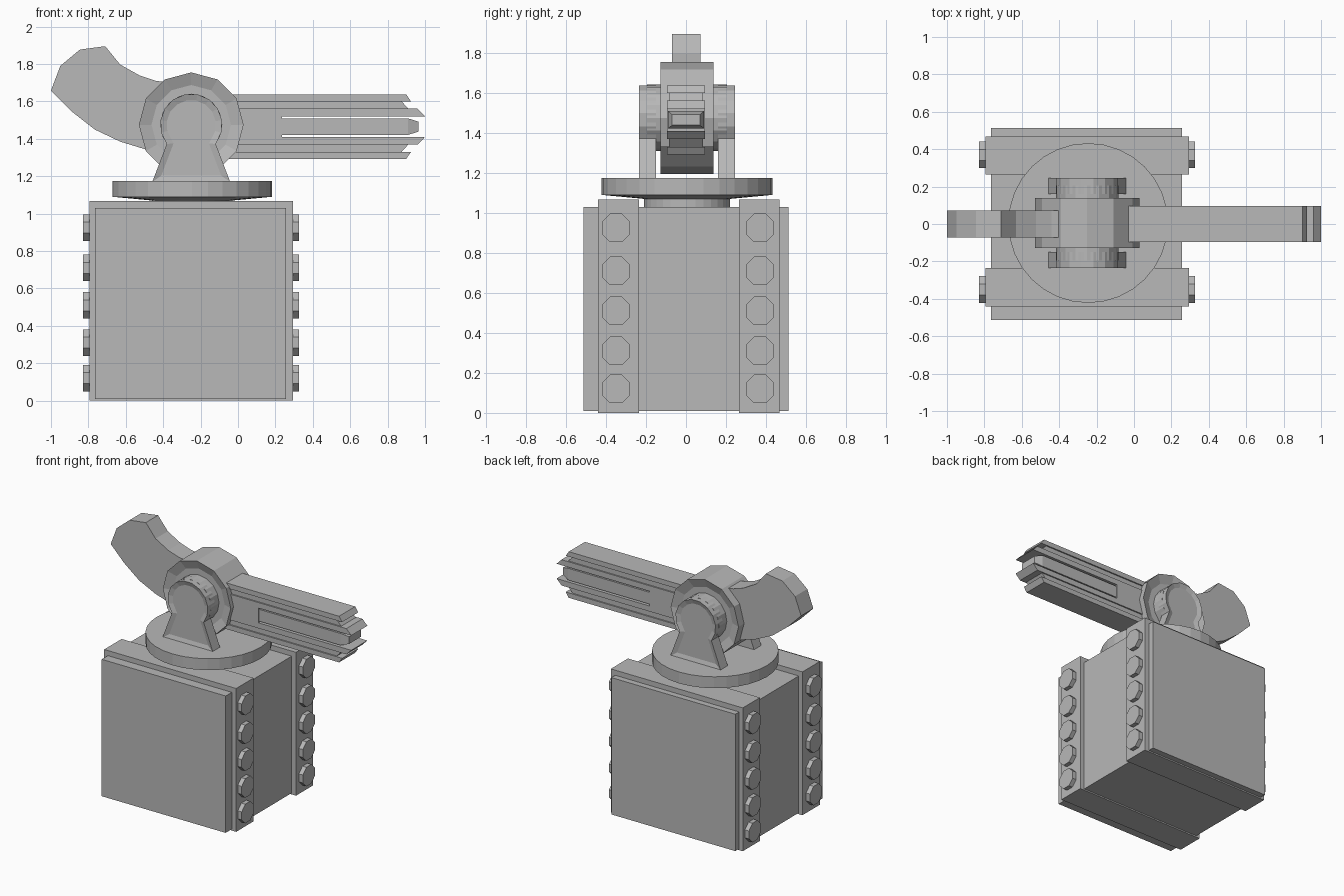
import bpy, bmesh
from math import pi, sin, cos, radians
from mathutils import Matrix

if "Cube" in bpy.data.objects:
    bpy.data.objects.remove(bpy.data.objects["Cube"])

metal = bpy.data.materials.new("grey_metal")
metal.diffuse_color = (0.48, 0.48, 0.48, 1)
metal.use_nodes = True
metal.node_tree.nodes["Principled BSDF"].inputs["Base Color"].default_value = metal.diffuse_color

CX, CY, CZ = -0.25, 0.005, 1.475      # pivot of the swivelling head


def finish(name, bm):
    bmesh.ops.recalc_face_normals(bm, faces=bm.faces)
    me = bpy.data.meshes.new(name)
    bm.to_mesh(me)
    bm.free()
    me.materials.append(metal)
    ob = bpy.data.objects.new(name, me)
    bpy.context.collection.objects.link(ob)
    return ob


def box(name, x0, x1, y0, y1, z0, z1):
    return prism(name, [(x0, z0), (x1, z0), (x1, z1), (x0, z1)], y0, y1)


def prism(name, pts, y0, y1, inset=None):
    """Extrude an x-z outline along y; inset=(thickness, depth, face directions)."""
    bm = bmesh.new()
    a = [bm.verts.new((x, y0, z)) for x, z in pts]
    b = [bm.verts.new((x, y1, z)) for x, z in pts]
    bm.faces.new(a)
    bm.faces.new(b)
    n = len(pts)
    for i in range(n):
        j = (i + 1) % n
        bm.faces.new((a[i], a[j], b[j], b[i]))
    bmesh.ops.recalc_face_normals(bm, faces=bm.faces)
    if inset:
        t, d, dirs = inset
        for s in dirs:
            face = [f for f in bm.faces if f.normal.y * s > 0.9]
            bmesh.ops.inset_region(bm, faces=face, thickness=t, use_even_offset=True)
            bmesh.ops.translate(bm, verts=list({v for f in face for v in f.verts}),
                                vec=(0, -s * d, 0))
    return finish(name, bm)


def ring(r, n, start=0.0, end=2 * pi, closed=True):
    m = n if closed else n - 1
    return [(CX + r * cos(start + (end - start) * i / m),
             CZ + r * sin(start + (end - start) * i / m)) for i in range(n)]


def lathe(name, prof, n, x, y):
    """Stack of rings given as (radius, z)."""
    bm = bmesh.new()
    rows = [[bm.verts.new((x + r * cos(2 * pi * i / n), y + r * sin(2 * pi * i / n), z))
             for i in range(n)] for r, z in prof]
    bm.faces.new(rows[0])
    bm.faces.new(rows[-1])
    for lo, hi in zip(rows, rows[1:]):
        for i in range(n):
            j = (i + 1) % n
            bm.faces.new((lo[i], lo[j], hi[j], hi[i]))
    return finish(name, bm)


# base block with two raised bands around it
box("base_block", -0.765, 0.257, -0.512, 0.512, 0.01, 1.03)
for side, y0, y1, yb in (("front", -0.44, -0.235, -0.35), ("back", 0.265, 0.467, 0.37)):
    box(side + "_band", -0.795, 0.293, y0, y1, 0.0, 1.068)
    # octagonal bolts on both ends of each band
    bm = bmesh.new()
    for z in (0.925, 0.71, 0.51, 0.31, 0.12):
        for x in (-0.805, 0.303):
            m = Matrix.Translation((x, yb, z)) @ Matrix.Rotation(pi / 2, 4, 'Y') \
                @ Matrix.Rotation(pi / 8, 4, 'Z')
            bmesh.ops.create_cone(bm, cap_ends=True, segments=8, radius1=0.077,
                                  radius2=0.077, depth=0.045, matrix=m)
    finish(side + "_bolts", bm)

# turntable
lathe("turntable", [(0.215, 1.02), (0.215, 1.07), (0.235, 1.072), (0.427, 1.09), (0.427, 1.175)],
      32, -0.245, CY)

# swivel drum with recessed ends, and the axle through it
prism("swivel_drum", ring(0.28, 12), CY - 0.133, CY + 0.133, (0.065, 0.025, (1, -1)))
prism("axle", ring(0.166, 16), CY - 0.2, CY + 0.2)

# keyhole-shaped support brackets with a sunken face
a = radians(-38)
keyhole = [(CX + 0.208, 1.17)] + ring(0.166, 12, a, pi - a, False) + [(CX - 0.208, 1.17)]
for side, s in (("front", -1), ("back", 1)):
    prism(side + "_bracket", keyhole, CY + s * 0.155, CY + s * 0.24, (0.033, 0.012, (s,)))

# barrel rails: stepped slabs above and below the slot, with slanted tips
GZ = 1.465
for side, s in (("upper", 1), ("lower", -1)):
    slab = lambda pts: [(x, GZ + s * z) for x, z in pts]
    prism(side + "_outer_rail", slab([(-0.15, 0.135), (0.925, 0.135), (0.9, 0.172), (-0.15, 0.172)]),
          -0.095, 0.095)
    prism(side + "_middle_rail", slab([(-0.15, 0.096), (0.91, 0.096), (0.875, 0.135), (-0.15, 0.135)]),
          -0.085, 0.085)
    prism(side + "_inner_rail", slab([(-0.15, 0.055), (1.0, 0.055), (0.96, 0.096), (-0.15, 0.096)]),
          -0.095, 0.095)
box("barrel_root", -0.15, 0.235, -0.095, 0.095, GZ - 0.055, GZ + 0.055)

# inner barrel with a tapered muzzle
bm = bmesh.new()
bmesh.ops.create_cube(bm, size=1, matrix=Matrix.Translation((0.56, 0, GZ))
                      @ Matrix.Diagonal((0.7, 0.18, 0.088, 1)))
tip = [f for f in bm.faces if f.normal.x > 0.9]
new = bmesh.ops.extrude_face_region(bm, geom=tip)["geom"]
bmesh.ops.delete(bm, geom=tip, context='FACES_ONLY')
for v in (g for g in new if isinstance(g, bmesh.types.BMVert)):
    v.co = (0.965, v.co.y * 0.78, GZ + (v.co.z - GZ) * 0.6)
finish("inner_barrel", bm)

# curved tail
prism("curved_tail", [(-0.49, 1.342), (-0.63, 1.385), (-0.765, 1.449), (-0.888, 1.545),
                      (-1.0, 1.658), (-0.95, 1.79), (-0.845, 1.877), (-0.71, 1.895),
                      (-0.63, 1.797), (-0.525, 1.738), (-0.44, 1.71), (-0.395, 1.704),
                      (-0.33, 1.5), (-0.42, 1.36)], -0.071, 0.073)
